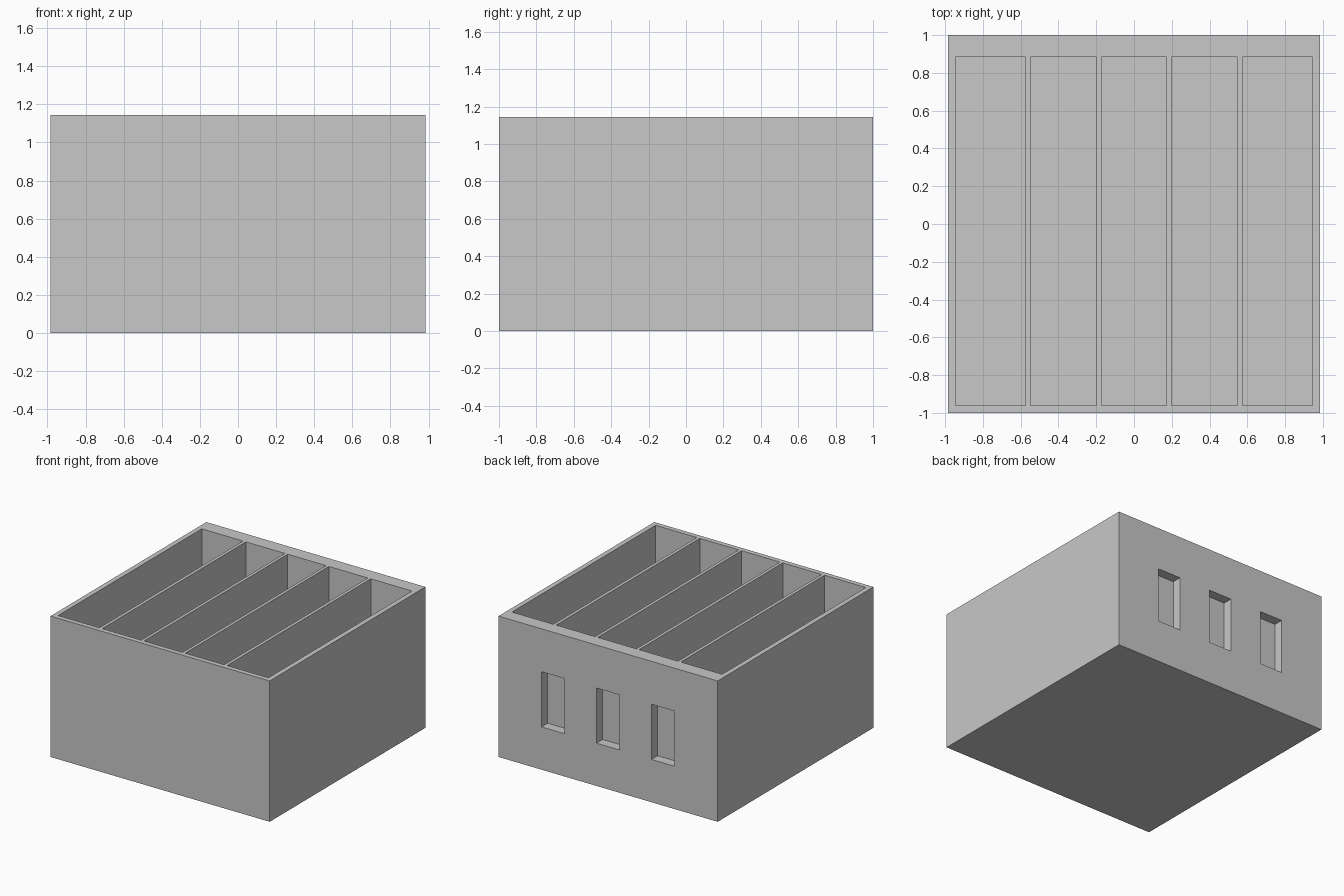
import bpy
import bmesh

if "Cube" in bpy.data.objects:
    bpy.data.objects.remove(bpy.data.objects["Cube"])

WIDTH, DEPTH, HEIGHT = 1.97, 2.0, 1.145
FLOOR = 0.04

grey = bpy.data.materials.new("light_grey")
grey.diffuse_color = (0.58, 0.58, 0.58, 1.0)
grey.use_nodes = True
grey.node_tree.nodes["Principled BSDF"].inputs["Base Color"].default_value = grey.diffuse_color


def boxes(name, bounds):
    """One object made of boxes given as (x0, x1, y0, y1, z0, z1)."""
    bm = bmesh.new()
    for x0, x1, y0, y1, z0, z1 in bounds:
        for v in bmesh.ops.create_cube(bm, size=1.0)["verts"]:
            v.co.x = x1 if v.co.x > 0 else x0
            v.co.y = y1 if v.co.y > 0 else y0
            v.co.z = z1 if v.co.z > 0 else z0
    mesh = bpy.data.meshes.new(name)
    bm.to_mesh(mesh)
    bm.free()
    mesh.materials.append(grey)
    obj = bpy.data.objects.new(name, mesh)
    bpy.context.collection.objects.link(obj)
    return obj


def cut(target, cutter):
    cutter.hide_render = True
    cutter.hide_set(True)
    mod = target.modifiers.new(cutter.name, 'BOOLEAN')
    mod.operation = 'DIFFERENCE'
    mod.solver = 'EXACT'
    mod.object = cutter


# Solid outer block
tray = boxes("divided_box", [(-WIDTH / 2, WIDTH / 2, -DEPTH / 2, DEPTH / 2, 0, HEIGHT)])

# Five open compartments, mirrored about the middle one
half = [(0.198, 0.548), (0.574, 0.945)]
spans = [(-0.173, 0.173)] + half + [(-b, -a) for a, b in half]
cut(tray, boxes("compartment_cutter",
                [(a, b, -0.96, 0.885, FLOOR, HEIGHT + 0.1) for a, b in spans]))

# Three blind slots in the thick back wall
cut(tray, boxes("back_slot_cutter",
                [(x - 0.104, x + 0.104, 0.922, 1.1, 0.348, 0.796) for x in (-0.495, 0, 0.495)]))
